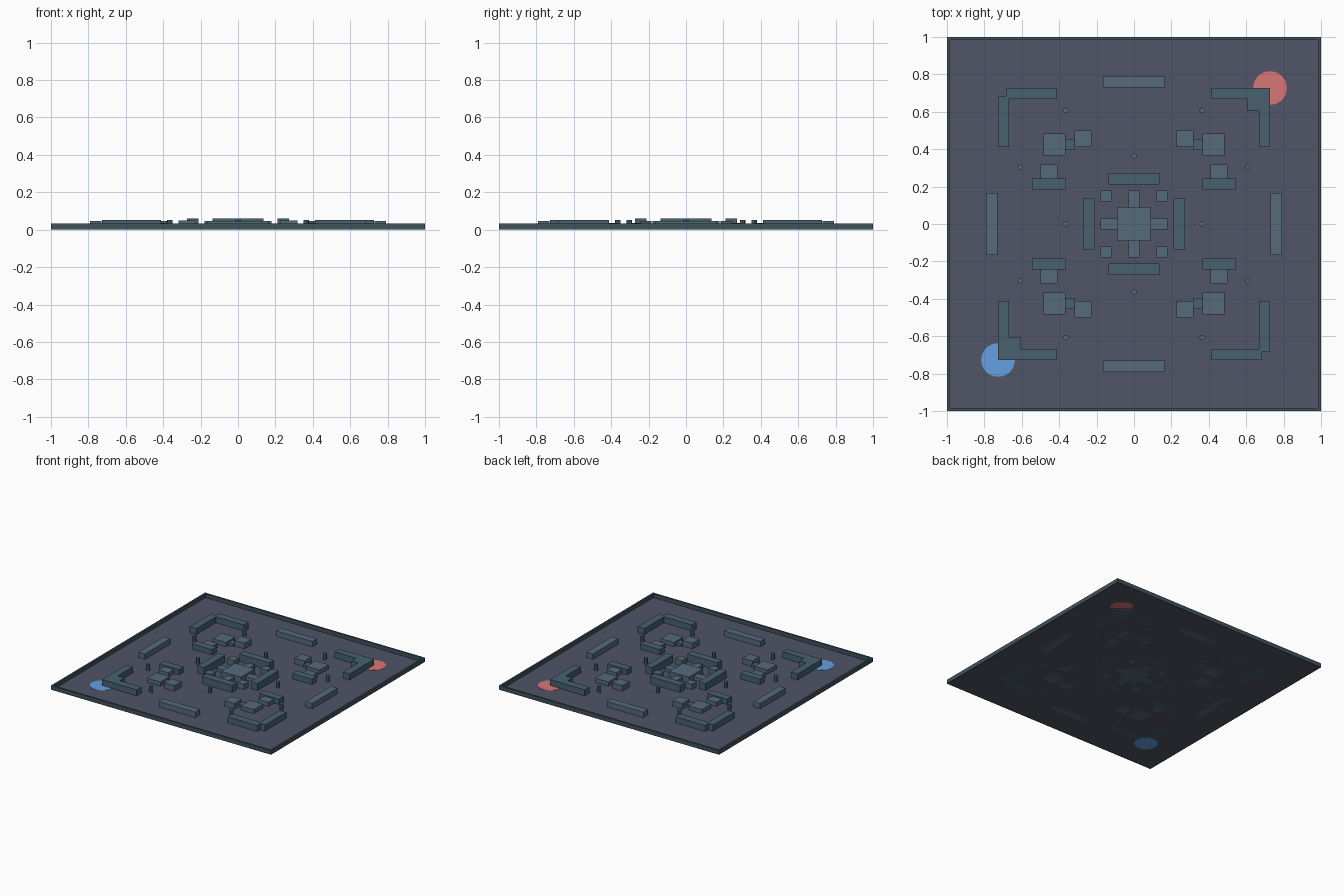
import bpy, bmesh
from mathutils import Matrix

if "Cube" in bpy.data.objects:
    bpy.data.objects.remove(bpy.data.objects["Cube"])


def material(name, rgb):
    m = bpy.data.materials.new(name)
    m.diffuse_color = (*rgb, 1)
    m.use_nodes = True
    m.node_tree.nodes["Principled BSDF"].inputs["Base Color"].default_value = m.diffuse_color
    return m


FLOOR = material("floor_slate", (0.08, 0.09, 0.135))
WALL = material("wall_dark", (0.05, 0.085, 0.11))
COVER = material("cover_teal", (0.065, 0.12, 0.16))
BOX = material("box_steel", (0.09, 0.145, 0.195))
BLUE = material("pad_blue", (0.13, 0.35, 0.75))
RED = material("pad_red", (0.7, 0.18, 0.18))


def finish(name, bm, mat):
    me = bpy.data.meshes.new(name)
    bm.to_mesh(me)
    bm.free()
    me.materials.append(mat)
    ob = bpy.data.objects.new(name, me)
    bpy.context.collection.objects.link(ob)
    return ob


def box(name, x, y, sx, sy, h, mat):
    bm = bmesh.new()
    bmesh.ops.create_cube(bm, size=1, matrix=Matrix.Translation((x, y, h / 2))
                          @ Matrix.Diagonal((sx, sy, h, 1)))
    return finish(name, bm, mat)


def cylinder(name, x, y, r, h, sides, mat):
    bm = bmesh.new()
    bmesh.ops.create_cone(bm, cap_ends=True, segments=sides, radius1=r, radius2=r,
                          depth=h, matrix=Matrix.Translation((x, y, h / 2)))
    return finish(name, bm, mat)


# Arena floor, rim walls and team start pads
box("floor", 0, 0, 2, 2, 0.002, FLOOR)
for s in (-1, 1):
    box("rim_wall_x", 0, s * 0.9925, 2, 0.015, 0.034, WALL)
    box("rim_wall_y", s * 0.9925, 0, 0.015, 1.97, 0.034, WALL)
cylinder("start_pad_blue", -0.727, -0.727, 0.09, 0.004, 32, BLUE)
cylinder("start_pad_red", 0.727, 0.727, 0.09, 0.004, 32, RED)

# Central platform
box("centre_platform", 0, 0, 0.18, 0.18, 0.046, BOX)

# Parts repeated on the four sides
for s in (-1, 1):
    box("outer_bar", 0, s * 0.76, 0.33, 0.06, 0.046, BOX)
    box("outer_bar", s * 0.76, 0, 0.06, 0.33, 0.046, BOX)
    box("inner_bar", 0, s * 0.242, 0.273, 0.06, 0.061, COVER)
    box("inner_bar", s * 0.242, 0, 0.06, 0.273, 0.061, COVER)
    box("platform_step", 0, s * 0.135, 0.06, 0.09, 0.03, BOX)
    box("platform_step", s * 0.135, 0, 0.09, 0.06, 0.03, BOX)
    cylinder("side_post", 0, s * 0.364, 0.015, 0.052, 8, BOX)
    cylinder("side_post", s * 0.364, 0, 0.015, 0.052, 8, BOX)
    box("start_corner", s * 0.667, s * 0.667, 0.12, 0.12, 0.052, COVER)

# Parts repeated in the four quadrants
for a in (-1, 1):
    for b in (-1, 1):
        box("corner_wall_x", a * 0.548, b * 0.697, 0.273, 0.06, 0.052, COVER)
        box("corner_wall_y", a * 0.697, b * 0.548, 0.06, 0.273, 0.052, COVER)
        box("large_crate", a * 0.425, b * 0.425, 0.12, 0.12, 0.036, BOX)
        box("crate_link", a * 0.348, b * 0.423, 0.06, 0.057, 0.024, COVER)
        box("small_crate", a * 0.273, b * 0.456, 0.09, 0.09, 0.048, BOX)
        box("flank_bar", a * 0.455, b * 0.214, 0.18, 0.06, 0.046, COVER)
        box("flank_crate", a * 0.455, b * 0.274, 0.09, 0.09, 0.036, BOX)
        box("centre_block", a * 0.15, b * 0.15, 0.06, 0.06, 0.046, BOX)
        cylinder("post", a * 0.364, b * 0.607, 0.015, 0.052, 8, BOX)
        cylinder("post", a * 0.607, b * 0.303, 0.015, 0.052, 8, BOX)
